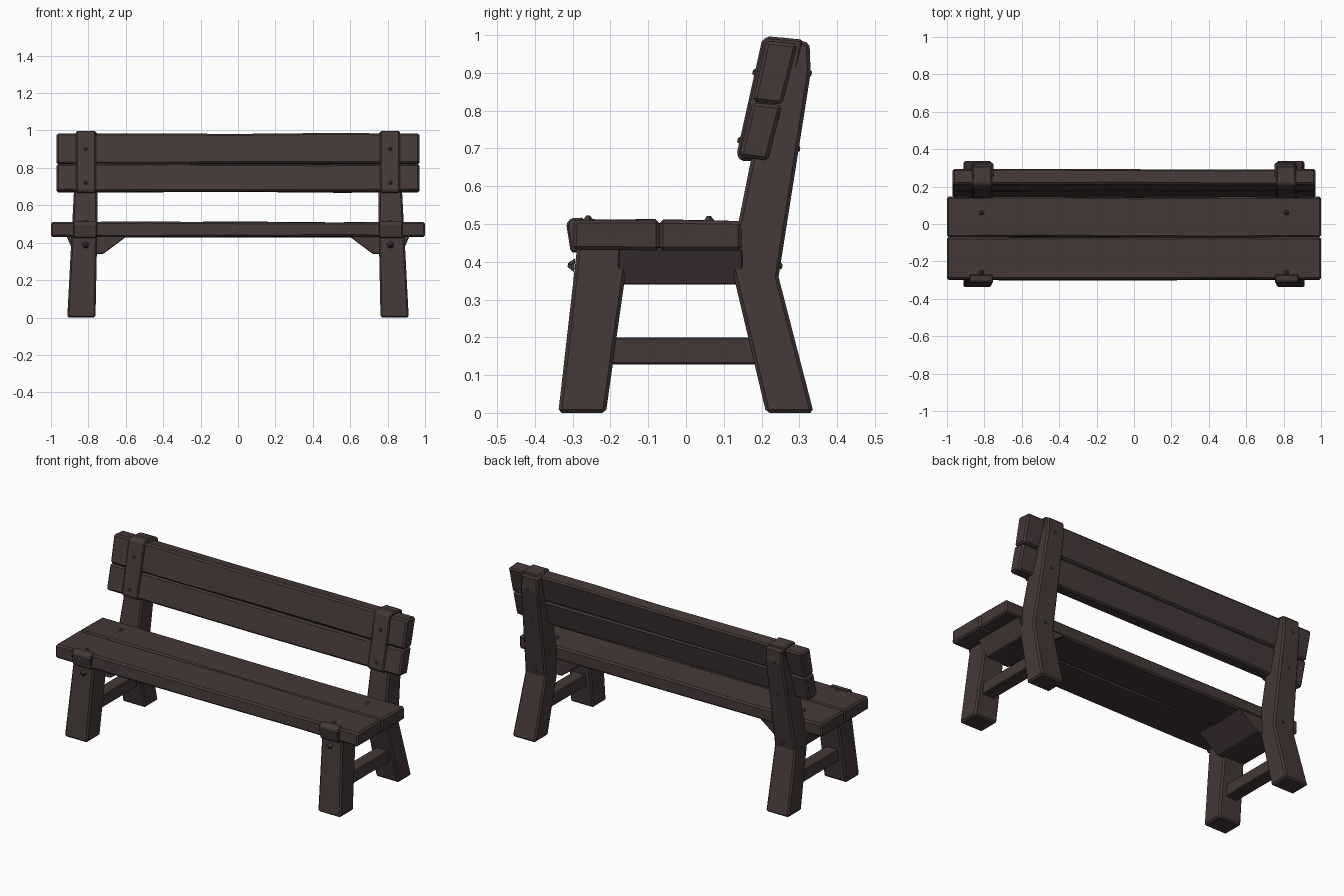
import bpy, bmesh, math, random
from mathutils import Vector

if "Cube" in bpy.data.objects:
    bpy.data.objects.remove(bpy.data.objects["Cube"])

random.seed(4)

wood = bpy.data.materials.new("dark brown wood")
wood.diffuse_color = (0.060, 0.040, 0.040, 1)
wood.use_nodes = True
wood.node_tree.nodes["Principled BSDF"].inputs["Base Color"].default_value = wood.diffuse_color


def finish(name, bm, bevel=0.0):
    bmesh.ops.recalc_face_normals(bm, faces=bm.faces[:])
    me = bpy.data.meshes.new(name)
    bm.to_mesh(me)
    bm.free()
    me.materials.append(wood)
    ob = bpy.data.objects.new(name, me)
    bpy.context.collection.objects.link(ob)
    if bevel:
        mod = ob.modifiers.new("worn edges", 'BEVEL')
        mod.width = bevel
        mod.segments = 1
        mod.limit_method = 'ANGLE'
        mod.angle_limit = math.radians(35)
    return ob


def inner(z):
    return 0.762 - 0.010 * min(z, 0.5) / 0.5


def outer(z):
    return 0.913 - 0.053 * z


def prism(name, profile, s, x0=inner, x1=outer, bevel=0.009):
    """Side profile (y, z) spanned between two x limits that may vary with height."""
    bm = bmesh.new()
    a = [bm.verts.new((s * x0(z), y, z)) for y, z in profile]
    b = [bm.verts.new((s * x1(z), y, z)) for y, z in profile]
    bm.faces.new(a)
    bm.faces.new(b)
    n = len(a)
    for i in range(n):
        j = (i + 1) % n
        bm.faces.new((a[i], a[j], b[j], b[i]))
    return finish(name, bm, bevel)


def plank(name, profile, half, cuts=4, rough=0.003):
    """Long hewn board: the profile repeated along x with slight irregularity."""
    bm = bmesh.new()
    rings = []
    for k in range(cuts + 1):
        x = -half + 2 * half * k / cuts
        ends = k in (0, cuts)
        r, rx = (0, 0) if ends else (rough, 0.08)
        rings.append([bm.verts.new((x + random.uniform(-rx, rx), y + random.uniform(-r, r),
                                    z + random.uniform(-r, r))) for y, z in profile])
    bm.faces.new(rings[0])
    bm.faces.new(rings[-1])
    n = len(profile)
    for p, q in zip(rings, rings[1:]):
        for i in range(n):
            j = (i + 1) % n
            bm.faces.new((p[i], p[j], q[j], q[i]))
    return finish(name, bm, 0.009)


def peg(name, loc, direction):
    """Low-poly peg head pointing out of the timber."""
    bm = bmesh.new()
    bmesh.ops.create_cone(bm, cap_ends=True, segments=5, radius1=0.020, radius2=0.006, depth=0.018)
    rot = Vector((0, 0, 1)).rotation_difference(Vector(direction))
    for v in bm.verts:
        v.co = rot @ v.co + Vector(loc)
    return finish(name, bm)


# seat boards, butted together
plank("seat_front_plank", [(-0.300, 0.432), (-0.070, 0.430), (-0.070, 0.511), (-0.296, 0.511)], 1.0)
plank("seat_back_plank", [(-0.070, 0.430), (0.147, 0.430), (0.146, 0.508), (-0.070, 0.511)], 1.0)

# backrest boards, leaning back
plank("backrest_lower_plank", [(0.140, 0.678), (0.216, 0.668), (0.254, 0.814), (0.176, 0.822)], 0.97)
plank("backrest_upper_plank", [(0.177, 0.824), (0.255, 0.816), (0.296, 0.977), (0.212, 0.985)], 0.97)

for s, side in ((-1, "left"), (1, "right")):
    # splayed legs
    prism(f"{side}_front_leg", [(-0.338, 0), (-0.212, 0), (-0.150, 0.44), (-0.288, 0.44)], s)
    # back leg and leaning post in one bent timber
    prism(f"{side}_back_leg_and_post", [(0.212, 0), (0.338, 0), (0.245, 0.36), (0.330, 0.90),
                                        (0.327, 0.980), (0.250, 0.995), (0.170, 0.66),
                                        (0.140, 0.51), (0.110, 0.43)], s)
    # timber clamp around the backrest boards
    prism(f"{side}_backrest_clamp", [(0.134, 0.685), (0.145, 0.667), (0.250, 0.667), (0.310, 0.988),
                                     (0.215, 0.997), (0.200, 0.982)], s, lambda z: 0.76,
          lambda z: 0.865, 0.006)
    # clamp lip on the front edge of the seat
    prism(f"{side}_seat_clamp", [(-0.305, 0.425), (-0.270, 0.425), (-0.270, 0.517), (-0.305, 0.515),
                                 (-0.317, 0.50)], s, lambda z: 0.755, lambda z: 0.880, 0.005)
    # tapered bearer under the seat
    prism(f"{side}_seat_bearer", [(-0.180, 0.34), (0.150, 0.34), (0.150, 0.435), (-0.180, 0.435)], s,
          lambda z: 0.72 - 0.12 * (z - 0.34) / 0.09, lambda z: 0.875 + 0.04 * (z - 0.34) / 0.09, 0.004)
    # low stretcher between the legs
    prism(f"{side}_stretcher", [(-0.250, 0.128), (0.230, 0.128), (0.230, 0.20), (-0.250, 0.20)], s,
          lambda z: 0.795, lambda z: 0.875, 0.005)
    # peg heads
    x = s * 0.815
    for i, (y, z, d) in enumerate([
            (0.145, 0.720, (0, -1, 0.25)), (0.185, 0.900, (0, -1, 0.25)),
            (0.324, 0.900, (0, 1, -0.15)), (0.293, 0.700, (0, 1, -0.15)),
            (0.246, 0.390, (0, 1, -0.1)), (-0.304, 0.390, (0, -1, 0.1)),
            (-0.260, 0.513, (0, 0, 1)), (0.060, 0.512, (0, 0, 1))]):
        peg(f"{side}_peg_{i + 1}", (x, y, z), d)
